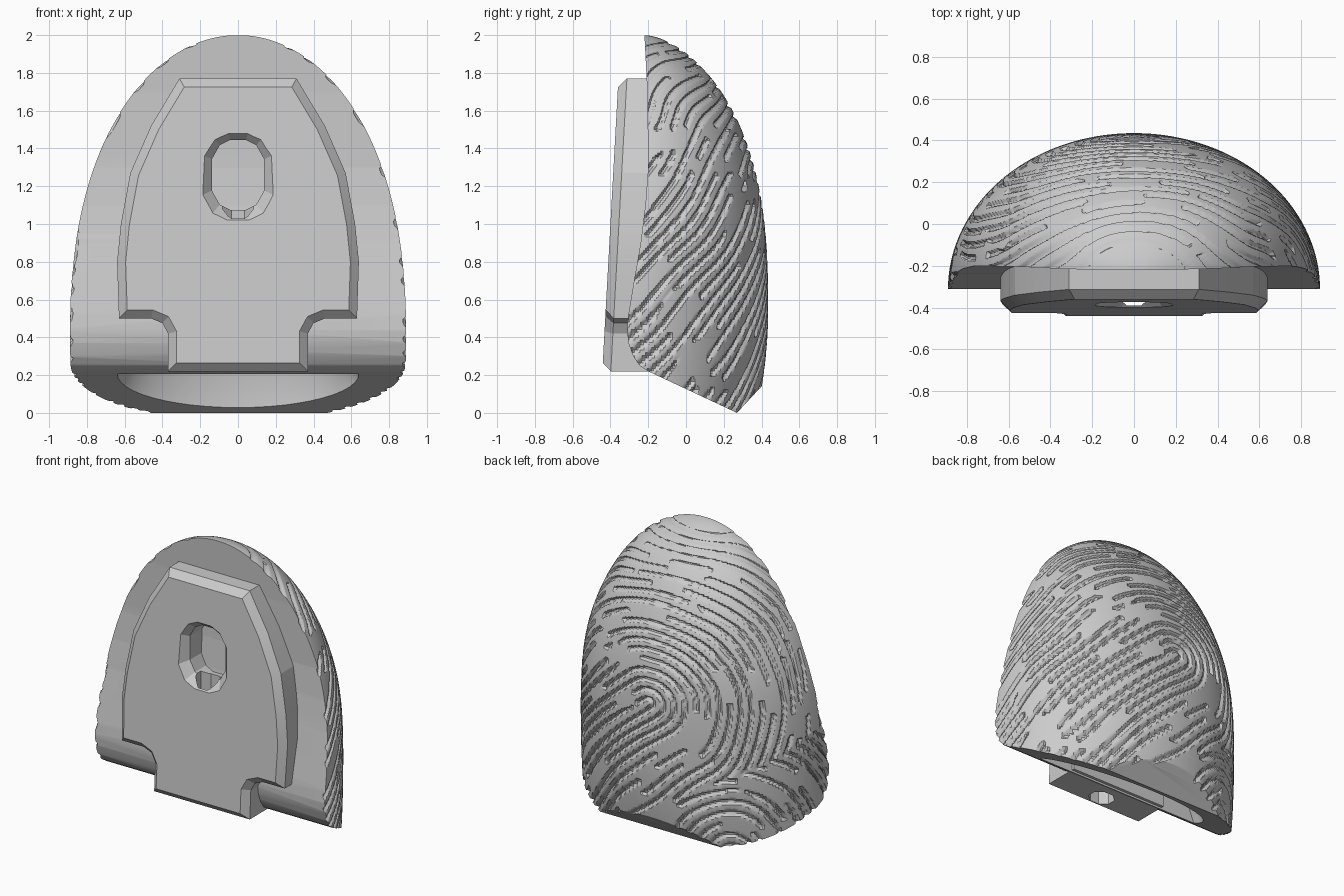
import bpy, bmesh, math
from mathutils import Vector, noise

if "Cube" in bpy.data.objects:
    bpy.data.objects.remove(bpy.data.objects["Cube"])

grey = bpy.data.materials.new("plain grey")
grey.use_nodes = True
grey.diffuse_color = (0.6, 0.6, 0.6, 1)
grey.node_tree.nodes["Principled BSDF"].inputs["Base Color"].default_value = (0.6, 0.6, 0.6, 1)


def finish(bm, name):
    """Turn a bmesh into a scene object."""
    bmesh.ops.recalc_face_normals(bm, faces=bm.faces)
    mesh = bpy.data.meshes.new(name)
    bm.to_mesh(mesh)
    bm.free()
    mesh.materials.append(grey)
    obj = bpy.data.objects.new(name, mesh)
    bpy.context.collection.objects.link(obj)
    return obj


def loft(name, rings):
    """Closed skin through rings of equal point count."""
    bm = bmesh.new()
    loops = [[bm.verts.new(p) for p in ring] for ring in rings]
    n = len(loops[0])
    for a, b in zip(loops, loops[1:]):
        for i in range(n):
            j = (i + 1) % n
            bm.faces.new((a[i], a[j], b[j], b[i]))
    bm.faces.new(loops[0])
    bm.faces.new(loops[-1])
    return finish(bm, name)


def boolean(obj, cutter, operation):
    """Apply a boolean at once and drop the cutter."""
    mod = obj.modifiers.new("cut", "BOOLEAN")
    mod.operation, mod.solver, mod.object = operation, "EXACT", cutter
    bpy.context.view_layer.objects.active = obj
    bpy.ops.object.modifier_apply(modifier=mod.name)
    bpy.data.objects.remove(cutter)


def smooth(obj, degrees):
    bpy.ops.object.select_all(action="DESELECT")
    obj.select_set(True)
    bpy.context.view_layer.objects.active = obj
    bpy.ops.object.shade_smooth_by_angle(angle=math.radians(degrees))


# Fingertip proportions by height
def half_width(z):
    t = min(max((z - 0.4) / 1.6, 0), 1)
    return 0.89 * math.sqrt(1 - t ** 2.3)


def back_y(z):
    if z < 0.55:
        return 0.435 - 0.2 * (0.55 - z) ** 2
    return -0.22 + 0.655 * (1 - ((z - 0.55) / 1.45) ** 2.6) ** 0.6


def centre_y(z):
    t = min(max((z - 0.45) / 0.8, 0), 1)
    return -0.31 + 0.095 * t * t * (3 - 2 * t)


# Fingerprint grooves: loops around a core, with a second fan at a lower corner
CORE, AXIS, FAN = Vector((0, 0.95)), Vector((0.72, -0.69)), Vector((-0.5, 0))
SPACING = 0.068


def groove(u, v):
    p = Vector((u, v))
    rel = p - CORE
    along = max(rel.dot(AXIS), 0)
    ridge = min((rel - AXIS * along).length, (p - FAN).length + 0.17)
    ridge += 0.035 * noise.noise((u * 2.5, v * 2.5, 0))
    row = math.floor(ridge / SPACING)
    if noise.noise((u * 3, v * 3, row * 5.3)) > 0.22:
        return 0
    off = abs(ridge / SPACING - row - 0.5) * SPACING
    return 0.016 * min(max((0.015 - off) / 0.006, 0), 1)


def finger_ring(z, columns=240, front=12):
    w, yc = half_width(z), centre_y(z)
    depth = max(back_y(z) - yc, 0.01)
    ring = []
    for i in range(columns + 1):
        a = math.pi * i / columns
        u = (math.pi / 2 - a) * 0.88 * w
        v = z + 0.6 * max(0, 0.43 - back_y(z))
        cut = groove(u, v) if z < 1.96 else 0
        ring.append((math.cos(a) * (w - min(cut, w * 0.1)),
                     yc + math.sin(a) * (depth - min(cut, depth * 0.1)), z))
    for i in range(1, front):
        a = math.pi * (1 + i / front)
        ring.append((math.cos(a) * w, yc + math.sin(a) * 0.15, z))
    return ring


ROWS = 210
finger = loft("fingertip", [finger_ring(-0.05 + 2.049 * (1 - (1 - k / ROWS) ** 1.5))
                            for k in range(ROWS + 1)])

# Side profile that trims the nail side, the sloped base and the rear bevel
profile = [(-0.22, 2.1), (-0.22, 2), (-0.205, 1.7), (-0.2, 1.3), (-0.215, 1.1),
           (-0.24, 0.9), (-0.275, 0.7), (-0.305, 0.52), (-0.312, 0.44), (-0.305, 0.37),
           (-0.28, 0.3), (-0.245, 0.25), (-0.2, 0.22), (0.27, 0.0), (0.4, 0.14),
           (0.7, 0.5), (0.7, 2.1)]
trim = loft("trim_profile", [[(x, y, z) for y, z in profile] for x in (-1.2, 1.2)])


# Half-round scoop under the base
def scoop_ring(z, size):
    return [(0.64 * size * math.cos(math.pi * i / 24),
             -0.17 + 0.38 * size * math.sin(math.pi * i / 24), z) for i in range(25)]


scoop = loft("scoop", [scoop_ring(z, s) for z, s in
                       ((-0.2, 1), (0.2, 1), (0.35, 0.9), (0.48, 0.7), (0.55, 0.4))])
boolean(trim, scoop, "DIFFERENCE")


# Cord hole running up from the base of the plate
def cord_cutter():
    return loft("cord_hole", [[(0.09 * math.cos(math.pi * (i + 0.5) / 4),
                                -0.32 + 0.075 * math.sin(math.pi * (i + 0.5) / 4), z)
                               for i in range(8)] for z in (0, 1.15)])


boolean(trim, cord_cutter(), "DIFFERENCE")
boolean(finger, trim, "INTERSECT")
smooth(finger, 30)

# Mounting plate with a narrow foot and a bevelled, slightly leaning face
half = [(0.31, 1.77), (0.46, 1.52), (0.57, 1.27), (0.62, 1.0), (0.64, 0.8), (0.63, 0.5),
        (0.46, 0.5), (0.4, 0.475), (0.37, 0.42), (0.37, 0.22)]
outline = half + [(-x, z) for x, z in reversed(half)]


def face_y(z):
    return -0.36 - 0.055 * (1.73 - z)


bm = bmesh.new()
face = bm.faces.new([bm.verts.new((x, -0.15, z)) for x, z in outline])
out = bmesh.ops.extrude_face_region(bm, geom=[face])["geom"]
front = next(g for g in out if isinstance(g, bmesh.types.BMFace))
for vert in front.verts:
    vert.co.y = face_y(vert.co.z) + 0.045
front.normal_update()
bmesh.ops.inset_individual(bm, faces=[front], thickness=0.045, use_even_offset=True)
for vert in front.verts:
    vert.co.y = face_y(vert.co.z)
plate = finish(bm, "mounting_plate")


# Oval pocket with a flared mouth
def pocket_ring(y, w, h):
    corner = [(w, 0.45 * h), (0.7 * w, 0.85 * h), (0.3 * w, h)]
    quarter = corner + [(-x, z) for x, z in reversed(corner)]
    return [(x, y, 1.26 + z) for x, z in quarter + [(-x, -z) for x, z in quarter]]


pocket = loft("pocket", [pocket_ring(-0.1, 0.138, 0.185), pocket_ring(-0.335, 0.138, 0.185),
                         pocket_ring(-0.435, 0.224, 0.27)])
boolean(plate, pocket, "DIFFERENCE")
boolean(plate, cord_cutter(), "DIFFERENCE")
smooth(plate, 12)
